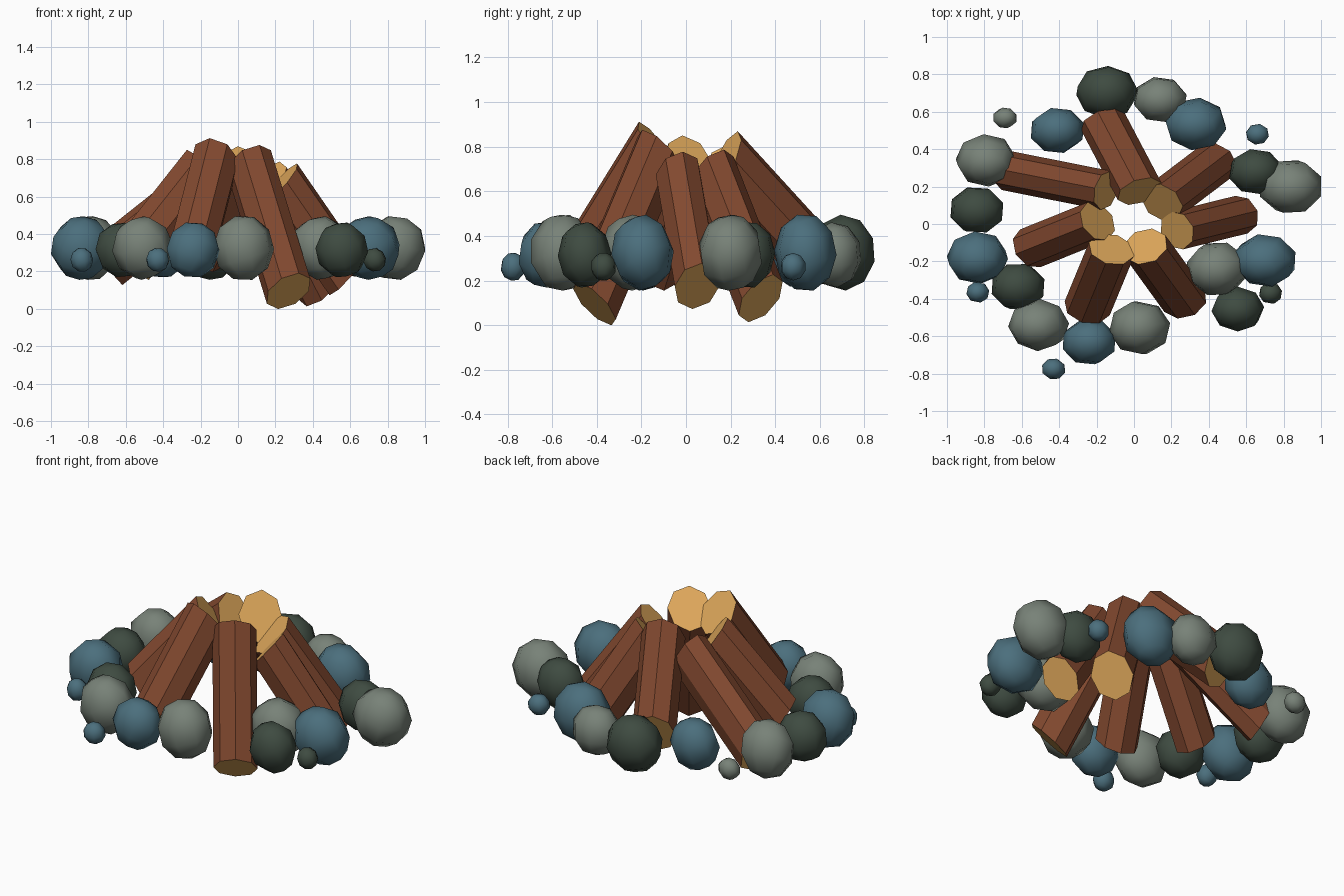
import bpy, bmesh, math, random
from mathutils import Matrix, Vector, Euler

if "Cube" in bpy.data.objects:
    bpy.data.objects.remove(bpy.data.objects["Cube"])

random.seed(4)


def material(name, rgb):
    m = bpy.data.materials.new(name)
    m.diffuse_color = [((c + 0.055) / 1.055) ** 2.4 for c in rgb] + [1]
    m.use_nodes = True
    m.node_tree.nodes["Principled BSDF"].inputs["Base Color"].default_value = m.diffuse_color
    return m


BARK = material("brown bark", (0.51, 0.285, 0.185))
WOOD = material("tan cut wood", (0.87, 0.655, 0.355))
GREY = material("grey stone", (0.47, 0.51, 0.47))
DARK = material("dark green stone", (0.245, 0.295, 0.255))
BLUE = material("blue stone", (0.295, 0.435, 0.49))


def add_object(name, bm, mats):
    me = bpy.data.meshes.new(name)
    bm.to_mesh(me)
    bm.free()
    for m in mats:
        me.materials.append(m)
    ob = bpy.data.objects.new(name, me)
    bpy.context.collection.objects.link(ob)
    return ob


# logs are octagonal prisms, squashed in depth and stretched in height
SY, SZ = 0.87, 1.27


def log(name, top, bottom, r=0.128):
    top, bottom = Vector(top), Vector(bottom)
    d = top - bottom
    d = Vector((d.x, d.y / SY, d.z / SZ))
    bm = bmesh.new()
    bmesh.ops.create_cone(bm, cap_ends=True, segments=8, radius1=r, radius2=r, depth=d.length)
    for f in bm.faces:
        f.material_index = 1 if len(f.verts) == 8 else 0
    rot = d.to_track_quat('Z', 'Y').to_matrix().to_4x4()
    mat = Matrix.Translation((top + bottom) / 2) @ Matrix.Diagonal((1, SY, SZ, 1)) @ rot
    bmesh.ops.transform(bm, matrix=mat, verts=bm.verts)
    add_object(name, bm, [BARK, WOOD])


log("front_left_log", (-.12, -.135, .80), (-.25, -.45, .29))
log("front_right_log", (.06, -.12, .78), (.27, -.41, .095))
log("right_log", (.23, -.035, .675), (.575, .05, .175), .12)
log("back_right_log", (.15, .115, .68), (.44, .335, .12))
log("back_log", (.03, .175, .735), (-.165, .545, .33))
log("back_left_log", (-.15, .18, .68), (-.68, .285, .26), .122)
log("left_log", (-.195, .015, .73), (-.555, -.13, .275))


# stones: coarse smooth spheres, tumbled, then fitted to a half size
def stone(name, x, y, z, hx, hy, hz, mat):
    bm = bmesh.new()
    bmesh.ops.create_uvsphere(bm, u_segments=8, v_segments=5, radius=1)
    tilt = Euler([random.uniform(-0.5, 0.5), random.uniform(-0.5, 0.5), random.uniform(0, 6.28)])
    bmesh.ops.rotate(bm, verts=bm.verts, matrix=tilt.to_matrix())
    ext = [max(abs(v.co[i]) for v in bm.verts) for i in range(3)]
    for v in bm.verts:
        v.co = Vector((x + v.co.x * hx / ext[0], y + v.co.y * hy / ext[1], z + v.co.z * hz / ext[2]))
    for f in bm.faces:
        f.smooth = True
    add_object(name, bm, [mat])


LARGE = [(-.79, .34, GREY), (-.837, -.18, BLUE), (-.51, -.54, GREY), (.03, -.555, GREY),
         (.445, -.24, GREY), (.70, -.195, BLUE), (.837, .2, GREY), (.33, .535, BLUE), (-.145, .705, DARK)]
MEDIUM = [(-.84, .075, DARK), (-.62, -.335, DARK), (-.24, -.63, BLUE), (.555, -.455, DARK),
          (.65, .28, DARK), (.14, .665, GREY), (-.41, .5, BLUE)]
SMALL = [(.73, -.37, DARK), (.66, .48, BLUE), (-.69, .567, GREY), (-.835, -.365, BLUE), (-.43, -.775, BLUE)]
for x, y, m in LARGE:
    stone("large_stone", x, y, .325, .163, .14, .17, m)
for x, y, m in MEDIUM:
    stone("medium_stone", x, y, .315, .141, .12, .146, m)
for x, y, m in SMALL:
    stone("small_stone", x, y, .262, .061, .055, .062, m)
